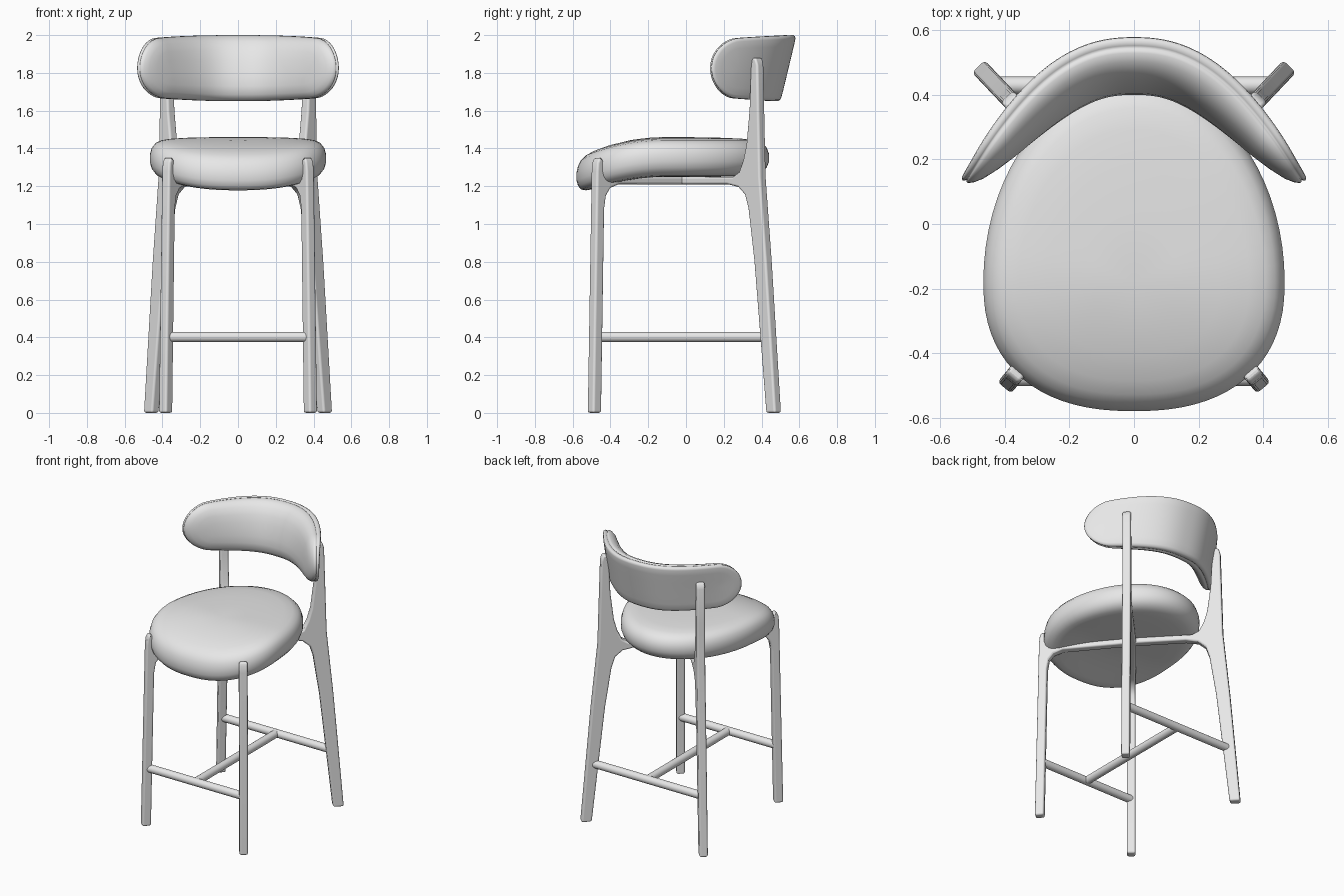
import bpy, bmesh, math
from mathutils import Vector

cube = bpy.data.objects.get("Cube")
if cube:
    bpy.data.objects.remove(cube, do_unlink=True)

grey = bpy.data.materials.new("light_grey")
grey.use_nodes = True
grey.diffuse_color = (0.8, 0.8, 0.8, 1)
grey.node_tree.nodes["Principled BSDF"].inputs["Base Color"].default_value = (0.8, 0.8, 0.8, 1)


def finish(bm, name, sharp=None):
    """Turn a bmesh into a smooth shaded object."""
    bmesh.ops.recalc_face_normals(bm, faces=bm.faces)
    mesh = bpy.data.meshes.new(name)
    bm.to_mesh(mesh)
    bm.free()
    mesh.materials.append(grey)
    for p in mesh.polygons:
        p.use_smooth = True
    if sharp:
        mesh.set_sharp_from_angle(angle=math.radians(sharp))
    obj = bpy.data.objects.new(name, mesh)
    bpy.context.collection.objects.link(obj)
    return obj


def cushion(name, outline, profile, warp):
    """Loft inset copies of an outline through (inset, depth) rings."""
    bm = bmesh.new()
    rings = [[bm.verts.new(warp(u, v, d)) for u, v in outline(e)] for e, d in profile]
    for lower, upper in zip(rings, rings[1:]):
        n = len(lower)
        for i in range(n):
            j = (i + 1) % n
            bm.faces.new((lower[i], lower[j], upper[j], upper[i]))
    bmesh.ops.remove_doubles(bm, verts=bm.verts, dist=0.0002)
    return finish(bm, name)


# Seat: rounded pad that droops towards the front
SEAT_HALF, SEAT_MID = 0.467, -0.18


def seat_outline(inset):
    k = 1 - inset / SEAT_HALF
    pts = []
    for i in range(72):
        c, s = math.cos(math.tau * i / 72), math.sin(math.tau * i / 72)
        depth, power = (0.62, 2) if s > 0 else (0.40, 2.35)
        x = math.copysign(abs(c) ** (2 / power), c) * SEAT_HALF
        y = math.copysign(abs(s) ** (2 / power), s) * depth
        pts.append((x * k, SEAT_MID + y * k))
    return pts


def seat_warp(x, y, z):
    front = max(0, -0.1 - y) / 0.48
    return Vector((x, y, z - 0.1 * front ** 2))


cushion("seat", seat_outline,
        [(SEAT_HALF, 1.25), (0.35, 1.25), (0.2, 1.25), (0.1, 1.252), (0.06, 1.258),
         (0.03, 1.272), (0.01, 1.298), (0, 1.33), (0, 1.37), (0.01, 1.405),
         (0.03, 1.43), (0.06, 1.444), (0.11, 1.452), (0.2, 1.457), (0.33, 1.46),
         (SEAT_HALF, 1.461)], seat_warp)

# Backrest: long stadium pad wrapped around a curved path
path = []
for i in range(-200, 201):
    t = math.sin(i / 200 * math.pi / 2)
    path.append(Vector((0.54 * t, 0.585 - 0.445 * abs(t) ** 2.3)))
lengths = [0]
for p, q in zip(path, path[1:]):
    lengths.append(lengths[-1] + (q - p).length)
BACK_HALF, BACK_RISE = lengths[-1] / 2, 0.175


def on_path(s):
    s = min(max(s + BACK_HALF, 0), lengths[-1])
    k = 0
    while k < len(path) - 2 and lengths[k + 1] < s:
        k += 1
    step = path[k + 1] - path[k]
    point = path[k] + step * ((s - lengths[k]) / step.length)
    # blended tangent keeps the wrapped surface smooth
    tangent = (path[min(k + 3, len(path) - 1)] - path[max(k - 2, 0)]).normalized()
    return point, Vector((tangent.y, -tangent.x))


def back_outline(inset):
    r, flat = BACK_RISE - inset, BACK_HALF - BACK_RISE
    half = [(flat * (i / 24 - 1), r) for i in range(48)]
    for i in range(20):
        a = math.pi * (0.5 - i / 20)
        half.append((flat + r * math.cos(a), r * math.sin(a)))
    return half + [(-u, -v) for u, v in half]


def back_warp(s, h, d):
    point, inward = on_path(s)
    t = abs(s) / BACK_HALF
    lean = 0.24 * (BACK_RISE - h) * (1 - t * t)
    p = point + inward * (d * (1 - 0.5 * t ** 3) + lean)
    return Vector((p.x, p.y, 1.825 + h * (1 - 0.15 * t * t)))


cushion("backrest", back_outline,
        [(BACK_RISE, 0), (0.12, 0), (0.06, 0), (0.02, 0.001), (0.006, 0.006), (0, 0.018),
         (0.002, 0.032), (0.008, 0.037), (0.002, 0.042), (0, 0.055), (0.01, 0.08),
         (0.035, 0.105), (0.08, 0.12), (0.13, 0.127), (BACK_RISE, 0.128)], back_warp)

# Frame: each leg is cut in one piece with its half of the crossing under-seat beam
PIVOT_Y, THICK = -0.02, 0.055
rear_profile = [
    (0.702, 0), (0.635, 0.8), (0.59, 1.25), (0.58, 1.6), (0.573, 1.84), (0.564, 1.872),
    (0.547, 1.885), (0.53, 1.872), (0.522, 1.84), (0.51, 1.6), (0.488, 1.42),
    (0.466, 1.34), (0.435, 1.275), (0.39, 1.25), (-0.02, 1.25), (-0.02, 1.21),
    (0.35, 1.21), (0.43, 1.195), (0.478, 1.155), (0.503, 1.08), (0.546, 0.8), (0.633, 0)]
front_profile = [
    (0.632, 0), (0.605, 1.28), (0.6, 1.325), (0.588, 1.35), (0.569, 1.35), (0.556, 1.325),
    (0.548, 1.275), (0.52, 1.25), (-0.02, 1.25), (-0.02, 1.21), (0.45, 1.21),
    (0.51, 1.19), (0.54, 1.15), (0.552, 1.08), (0.573, 0)]


def frame_leg(name, profile, angle, side):
    c, s = math.cos(math.radians(angle)), math.sin(math.radians(angle))
    bm = bmesh.new()
    layers = []
    for o in (-THICK / 2, THICK / 2):
        layers.append([bm.verts.new((side * (r * c - o * s), PIVOT_Y + r * s + o * c, z))
                       for r, z in profile])
    a, b = layers
    bm.faces.new(a)
    bm.faces.new(b[::-1])
    for i in range(len(a)):
        j = (i + 1) % len(a)
        bm.faces.new((a[i], b[i], b[j], a[j]))
    obj = finish(bm, name)
    bevel = obj.modifiers.new("rounded_edges", "BEVEL")
    bevel.width = 0.013
    bevel.segments = 3
    bevel.limit_method = "ANGLE"
    bevel.angle_limit = math.radians(62)
    bevel.use_clamp_overlap = False
    bevel.harden_normals = True


for label, side in (("left", 1), ("right", -1)):
    frame_leg("rear_leg_" + label, rear_profile, 46.5, side)
    frame_leg("front_leg_" + label, front_profile, -50.5, side)


# Stretchers: round bars forming an H between the legs
def bar(name, start, end, radius=0.027):
    start, end = Vector(start), Vector(end)
    bm = bmesh.new()
    bmesh.ops.create_cone(bm, cap_ends=True, segments=24, radius1=radius, radius2=radius,
                          depth=(end - start).length)
    turn = (end - start).to_track_quat("Z", "Y")
    for v in bm.verts:
        v.co = turn @ v.co + (start + end) / 2
    finish(bm, name, 40)


BAR_Z, FRONT_Y, REAR_Y = 0.402, -0.475, 0.43
bar("front_stretcher", (-0.38, FRONT_Y, BAR_Z), (0.38, FRONT_Y, BAR_Z))
bar("rear_stretcher", (-0.43, REAR_Y, BAR_Z), (0.43, REAR_Y, BAR_Z))
bar("middle_stretcher", (0, FRONT_Y, BAR_Z), (0, REAR_Y, BAR_Z))
